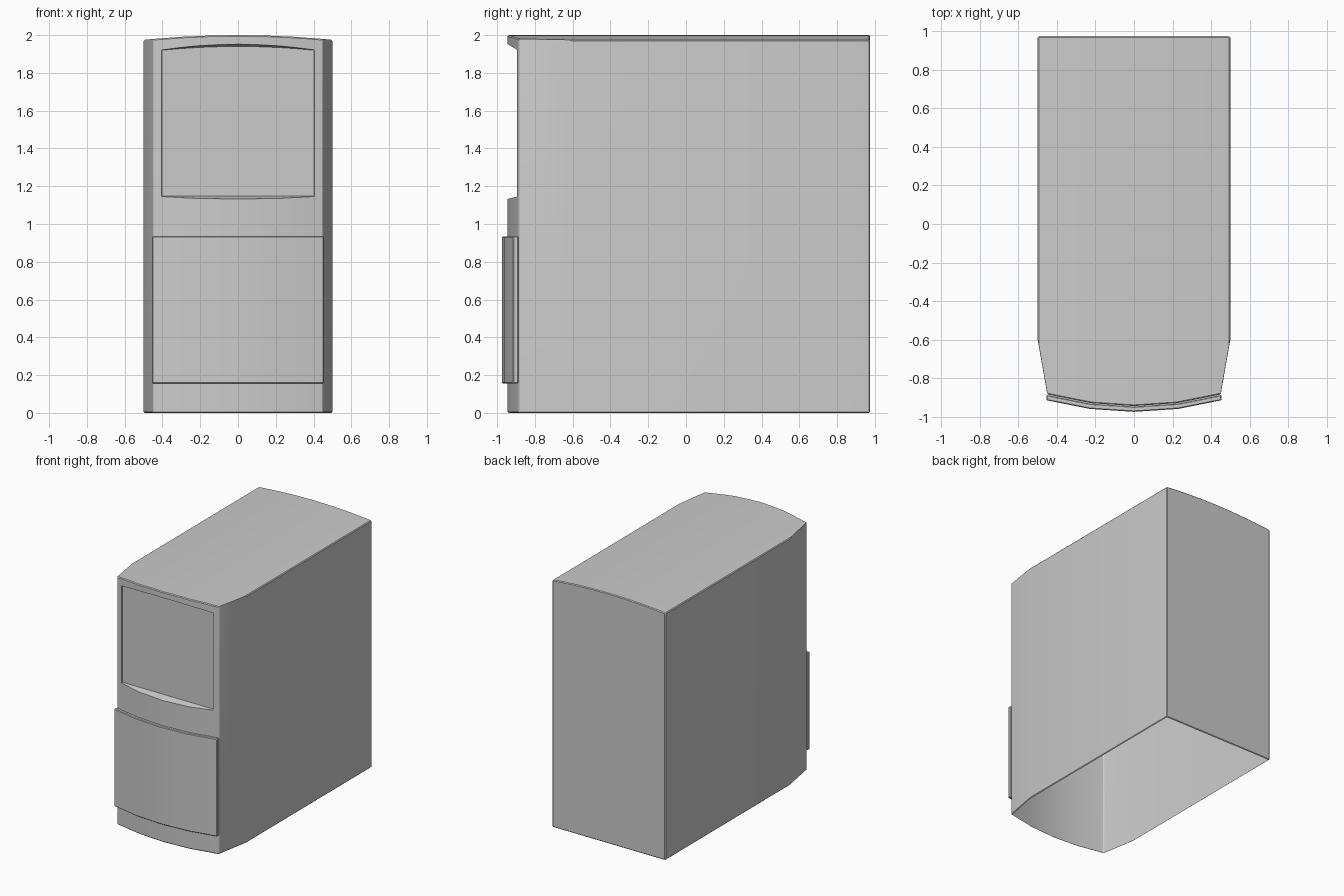
import bpy, bmesh

if "Cube" in bpy.data.objects:
    bpy.data.objects.remove(bpy.data.objects["Cube"])

BACK, HALF_W, FRONT_X = 0.975, 0.5, 0.45


def loft(name, loop_a, loop_b):
    """Closed solid between two matching 3D loops."""
    bm = bmesh.new()
    a = [bm.verts.new(p) for p in loop_a]
    b = [bm.verts.new(p) for p in loop_b]
    n = len(a)
    bm.faces.new(a)
    bm.faces.new(b[::-1])
    for i in range(n):
        j = (i + 1) % n
        bm.faces.new((a[i], b[i], b[j], a[j]))
    bmesh.ops.recalc_face_normals(bm, faces=bm.faces[:])
    me = bpy.data.meshes.new(name)
    bm.to_mesh(me)
    bm.free()
    ob = bpy.data.objects.new(name, me)
    bpy.context.collection.objects.link(ob)
    return ob


def apply_mod(ob, kind, **settings):
    mod = ob.modifiers.new(kind.title(), kind)
    for key, value in settings.items():
        setattr(mod, key, value)
    bpy.context.view_layer.objects.active = ob
    bpy.ops.object.modifier_apply(modifier=mod.name)


def boolean(ob, tool, operation):
    apply_mod(ob, 'BOOLEAN', object=tool, operation=operation, solver='EXACT')
    bpy.data.objects.remove(tool)


def smooth(ob):
    bpy.ops.object.select_all(action='DESELECT')
    ob.select_set(True)
    bpy.context.view_layer.objects.active = ob
    bpy.ops.object.shade_smooth_by_angle(angle=0.5)


def front_arc(half, offset):
    """Four-segment bowed front in plan, left to right."""
    return [(half * t, -0.945 + 0.06 * t * t + offset) for t in (-1, -0.5, 0, 0.5, 1)]


def crown(half, mid, drop, steps=8):
    """Arched top edge in elevation, right to left."""
    ts = [1 - 2 * i / steps for i in range(steps + 1)]
    return [(half * t, mid - drop * t * t) for t in ts]


def at_z(pts, z):
    return [(x, y, z) for x, y in pts]


def at_y(pts, y):
    return [(x, y, z) for x, z in pts]


# Cabinet: plan outline trimmed by an arched top
plan = front_arc(FRONT_X, 0) + [(HALF_W, -0.6), (HALF_W, BACK), (-HALF_W, BACK), (-HALF_W, -0.6)]
cabinet = loft("cabinet", at_z(plan, 0), at_z(plan, 2.2))
arch = [(-0.6, -0.5), (0.6, -0.5)] + crown(0.6, 2.0, 0.036)
boolean(cabinet, loft("arch_cutter", at_y(arch, -1.5), at_y(arch, 1.5)), 'INTERSECT')
apply_mod(cabinet, 'BEVEL', width=0.006, segments=1, limit_method='ANGLE', angle_limit=0.6)

# Recessed upper bay with slightly sloping rim, flat at the back
outer = [(-0.416, 1.128), (0.416, 1.128)] + crown(0.416, 1.955, 0.022)
inner = [(-0.402, 1.148), (0.402, 1.148)] + crown(0.402, 1.940, 0.020)
boolean(cabinet, loft("bay_cutter", at_y(outer, -0.96), at_y(inner, -0.884)), 'DIFFERENCE')

# Open underside
bm = bmesh.new()
bm.from_mesh(cabinet.data)
under = [f for f in bm.faces if f.normal.z < -0.95 and f.calc_center_median().z < 0.01]
bmesh.ops.delete(bm, geom=under, context='FACES')
bm.to_mesh(cabinet.data)
bm.free()
smooth(cabinet)

# Raised lower door following the bowed front
door_plan = front_arc(0.455, -0.03) + front_arc(0.455, -0.002)[::-1]
door = loft("lower_door", at_z(door_plan, 0.155), at_z(door_plan, 0.935))
apply_mod(door, 'BEVEL', width=0.005, segments=1, limit_method='ANGLE', angle_limit=0.6)
smooth(door)
